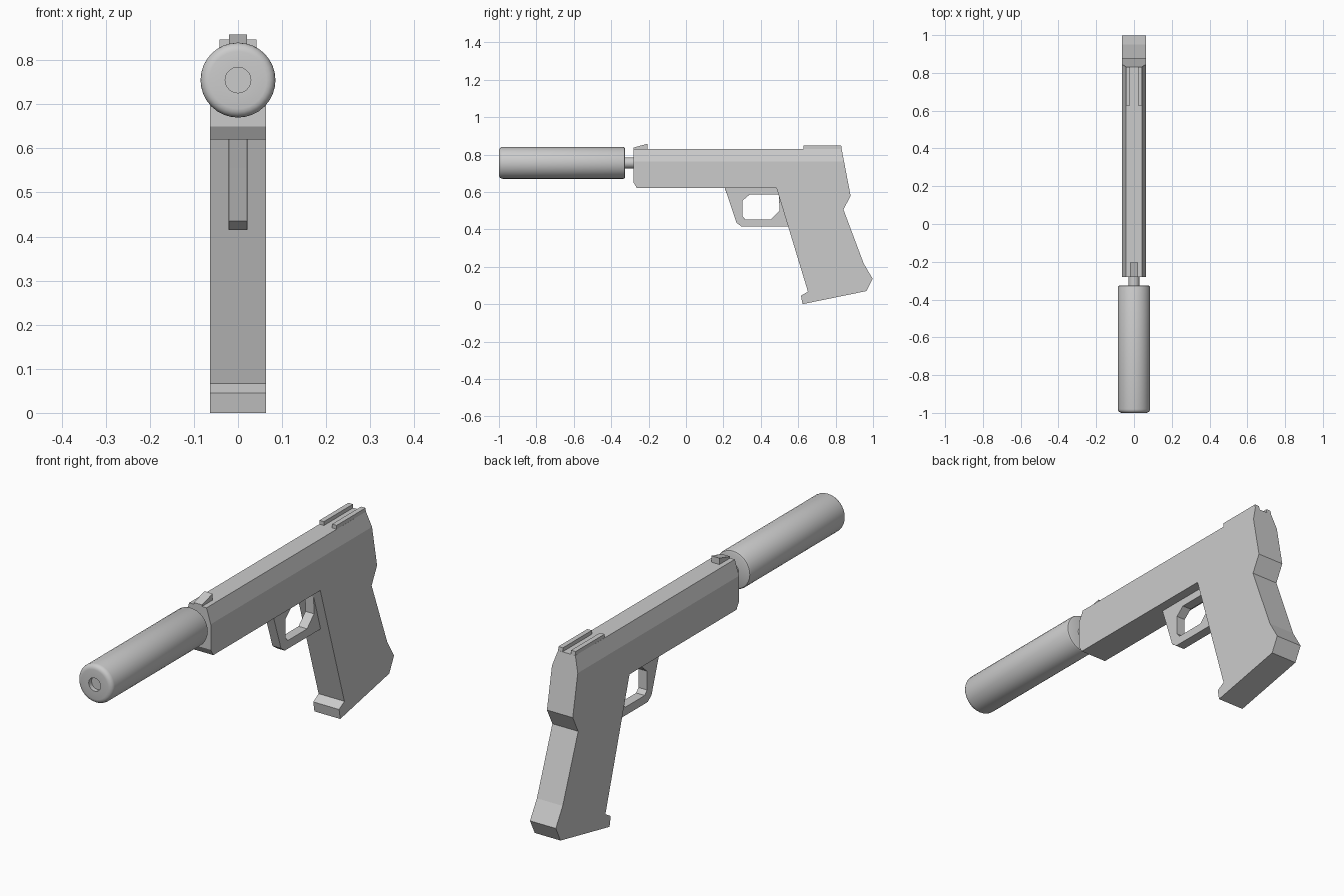
import bpy, bmesh, math
from mathutils import Vector

if "Cube" in bpy.data.objects:
    bpy.data.objects.remove(bpy.data.objects["Cube"])

AXIS_Z = 0.755   # height of the barrel line


def finish(name, bm):
    bmesh.ops.recalc_face_normals(bm, faces=bm.faces)
    mesh = bpy.data.meshes.new(name)
    bm.to_mesh(mesh)
    bm.free()
    ob = bpy.data.objects.new(name, mesh)
    bpy.context.collection.objects.link(ob)
    return ob


def prism(points, x0, x1):
    """Extrude a (y, z) outline from x0 to x1."""
    bm = bmesh.new()
    face = bm.faces.new([bm.verts.new((x0, y, z)) for y, z in points])
    ext = bmesh.ops.extrude_face_region(bm, geom=[face])["geom"]
    bmesh.ops.translate(bm, vec=(x1 - x0, 0, 0),
                        verts=[v for v in ext if isinstance(v, bmesh.types.BMVert)])
    return bm


def lathe(name, profile, sides=32):
    """Spin (y, radius) points around the barrel line; radius 0 closes an end."""
    bm = bmesh.new()
    verts = [bm.verts.new((r, y, AXIS_Z)) for y, r in profile]
    edges = [bm.edges.new(p) for p in zip(verts, verts[1:])]
    bmesh.ops.spin(bm, geom=verts + edges, cent=(0, 0, AXIS_Z), axis=(0, 1, 0),
                   angle=math.tau, steps=sides)
    bmesh.ops.remove_doubles(bm, verts=bm.verts, dist=1e-5)
    ob = finish(name, bm)
    bpy.ops.object.select_all(action='DESELECT')
    ob.select_set(True)
    bpy.context.view_layer.objects.active = ob
    bpy.ops.object.shade_smooth_by_angle(angle=math.radians(35))
    return ob


# Slide and grip in one outline, upper sides tapering inward
body = [(-0.28, 0.83), (-0.28, 0.65), (-0.262, 0.62), (0.484, 0.62),
        (0.652, 0.067), (0.615, 0.045), (0.623, 0), (0.965, 0.07),
        (0.998, 0.136), (0.95, 0.217), (0.842, 0.505), (0.88, 0.58), (0.832, 0.83)]
bm = prism(body, -0.063, 0.063)
bmesh.ops.bisect_plane(bm, geom=bm.verts[:] + bm.edges[:] + bm.faces[:],
                       plane_co=(0, 0, 0.763), plane_no=(0, 0, 1))
for v in bm.verts:
    if v.co.z > 0.8:
        v.co.x *= 0.67
finish("slide_and_grip", bm)

# Trigger guard: outer and inner loops joined into a ring
outer = [(0.206, 0.625), (0.23, 0.555), (0.27, 0.435), (0.297, 0.415),
         (0.47, 0.415), (0.56, 0.415), (0.495, 0.625)]
inner = [(0.34, 0.586), (0.302, 0.553), (0.302, 0.47), (0.318, 0.452),
         (0.452, 0.452), (0.5, 0.5), (0.497, 0.586)]
bm = bmesh.new()
rings = [[bm.verts.new((x, y, z)) for y, z in loop]
         for x, loop in ((-0.021, outer), (0.021, outer), (0.021, inner), (-0.021, inner))]
n = len(outer)
for k in range(4):
    a, b = rings[k], rings[(k + 1) % 4]
    for i in range(n):
        j = (i + 1) % n
        bm.faces.new((a[i], a[j], b[j], b[i]))
guard = finish("trigger_guard", bm)
bevel = guard.modifiers.new("soft_edges", 'BEVEL')
bevel.width = 0.005
bevel.segments = 2
bevel.limit_method = 'ANGLE'
bevel.angle_limit = math.radians(60)

# Front sight wedge
finish("front_sight", prism([(-0.28, 0.825), (-0.28, 0.837), (-0.205, 0.858), (-0.205, 0.825)],
                            -0.02, 0.02))

# Pair of rear sight rails
for side, s in (("left", -1), ("right", 1)):
    finish("rear_sight_" + side,
           prism([(0.628, 0.825), (0.628, 0.847), (0.83, 0.847), (0.832, 0.825)],
                 s * 0.02, s * 0.042))

# Barrel stub between slide and muffler tube
lathe("barrel", [(-0.36, 0), (-0.36, 0.029), (-0.26, 0.029), (-0.26, 0)])

# Muffler tube with rounded front rim and shallow bore
rim = [(-0.98 - 0.02 * math.cos(a), 0.065 + 0.02 * math.sin(a))
       for a in (math.radians(22.5 * i) for i in range(5))]
lathe("muffler", [(-0.98, 0), (-0.98, 0.029), (-1, 0.029)] + rim +
      [(-0.335, 0.085), (-0.328, 0.082), (-0.325, 0.075), (-0.325, 0)])
